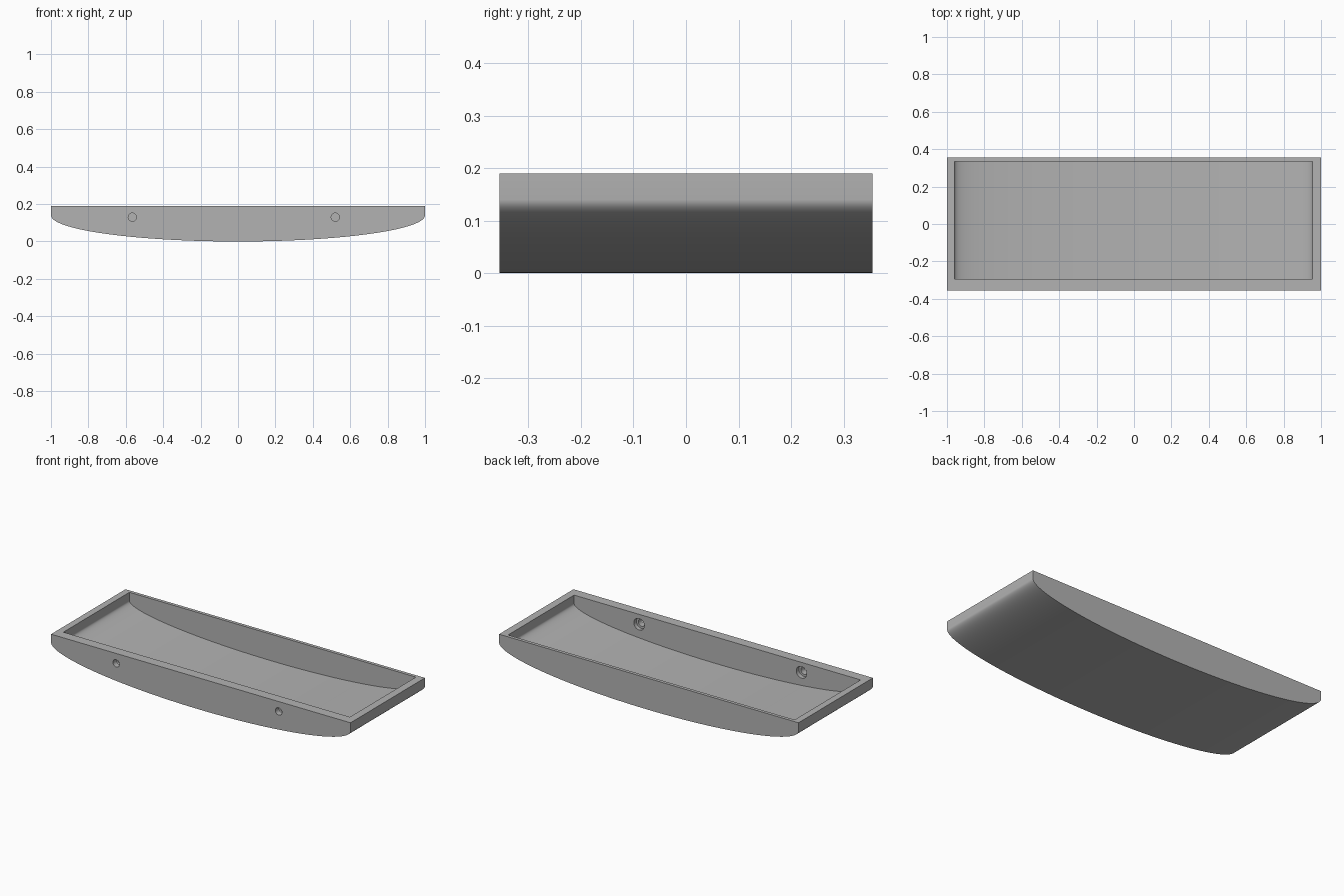
import bpy, bmesh, math
from mathutils import Matrix

default = bpy.data.objects.get("Cube")
if default:
    bpy.data.objects.remove(default, do_unlink=True)

grey = bpy.data.materials.new("plain grey")
grey.use_nodes = True
colour = (0.45, 0.45, 0.45, 1)
grey.diffuse_color = colour
grey.node_tree.nodes["Principled BSDF"].inputs["Base Color"].default_value = colour


def add_object(name, bm):
    bmesh.ops.recalc_face_normals(bm, faces=bm.faces)
    mesh = bpy.data.meshes.new(name)
    bm.to_mesh(mesh)
    bm.free()
    mesh.materials.append(grey)
    obj = bpy.data.objects.new(name, mesh)
    bpy.context.collection.objects.link(obj)
    return obj


def bowed_block(name, centre_x, half_x, depth, y0, y1, top, spring=0.14, steps=96):
    """Flat-topped block with a half-ellipse underside, extruded along y."""
    bm = bmesh.new()
    outline = [(centre_x + half_x, top), (centre_x - half_x, top)]
    for i in range(steps + 1):
        a = math.pi * i / steps
        outline.append((centre_x - half_x * math.cos(a), spring - depth * math.sin(a)))
    face = bm.faces.new([bm.verts.new((x, y0, z)) for x, z in outline])
    side = bmesh.ops.extrude_face_region(bm, geom=[face])["geom"]
    verts = [v for v in side if isinstance(v, bmesh.types.BMVert)]
    bmesh.ops.translate(bm, verts=verts, vec=(0, y1 - y0, 0))
    return add_object(name, bm)


def bore(name, x, z, radius, y0, y1):
    bm = bmesh.new()
    place = Matrix.Translation((x, (y0 + y1) / 2, z)) @ Matrix.Rotation(math.pi / 2, 4, 'X')
    bmesh.ops.create_cone(bm, cap_ends=True, segments=32, radius1=radius,
                          radius2=radius, depth=y1 - y0, matrix=place)
    return add_object(name, bm)


def cut(target, cutter):
    mod = target.modifiers.new("cut", 'BOOLEAN')
    mod.operation = 'DIFFERENCE'
    mod.solver = 'EXACT'
    mod.object = cutter
    bpy.context.view_layer.objects.active = target
    bpy.ops.object.modifier_apply(modifier=mod.name)
    bpy.data.objects.remove(cutter, do_unlink=True)


# Tray body with a bowed underside
tray = bowed_block("tray", 0, 1, 0.14, -0.355, 0.355, 0.19)

# Hollow with a matching bowed floor; the front wall is the thick one
cut(tray, bowed_block("hollow", -0.003, 0.957, 0.11, -0.295, 0.335, 0.3))

# Screw holes through the front wall, counterbored from inside
for x in (-0.565, 0.52):
    cut(tray, bore("screw_hole", x, 0.13, 0.022, -0.4, -0.2))
    cut(tray, bore("counterbore", x, 0.13, 0.035, -0.32, -0.2))

# Smooth bow, crisp rims
bpy.ops.object.select_all(action='DESELECT')
tray.select_set(True)
bpy.context.view_layer.objects.active = tray
bpy.ops.object.shade_smooth_by_angle(angle=math.radians(30))
